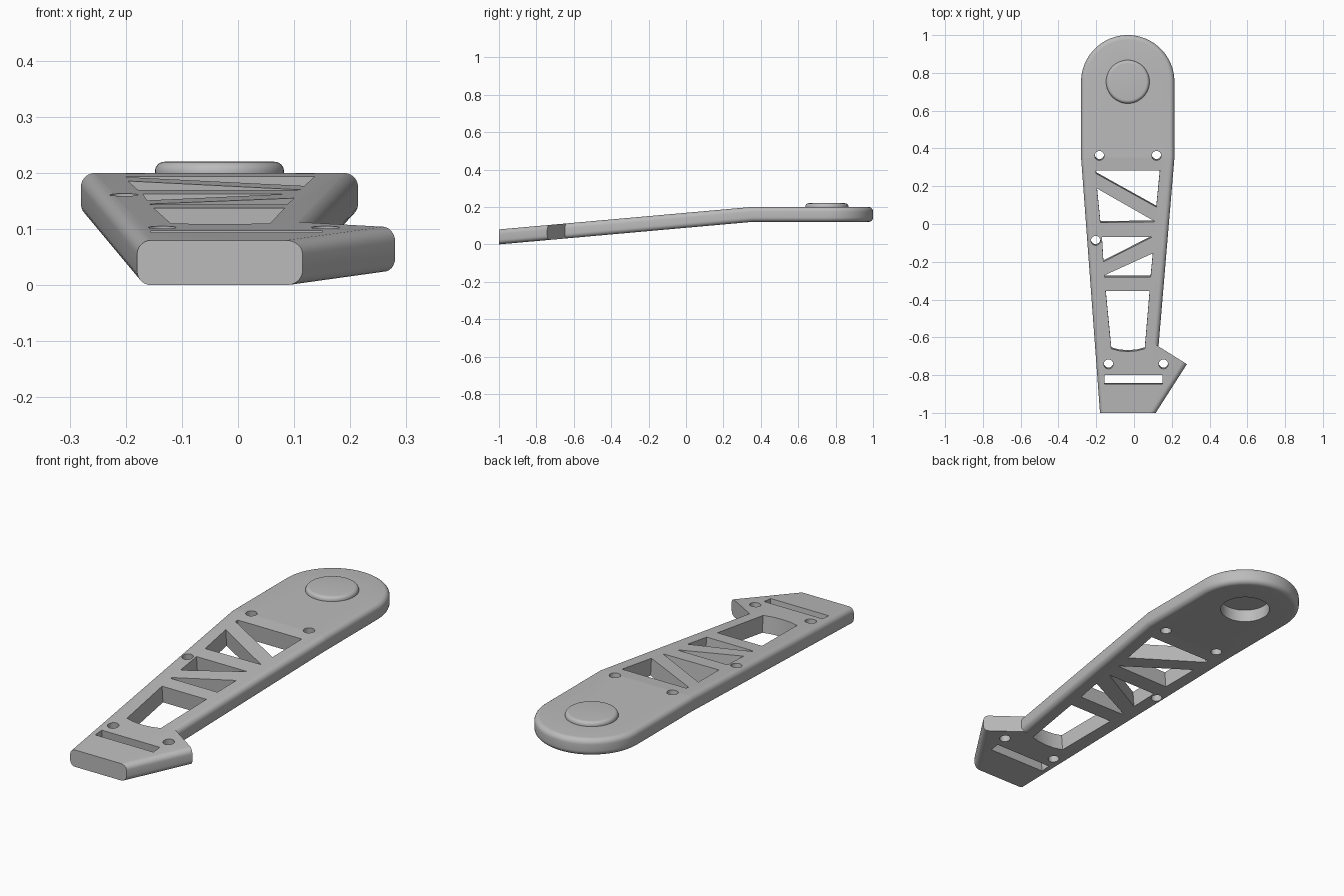
import bpy, bmesh, math

if "Cube" in bpy.data.objects:
    bpy.data.objects.remove(bpy.data.objects["Cube"], do_unlink=True)

THICK, ROUND = 0.08, 0.025
BEND_Y, RISE = 0.35, 0.12
SLOPE = RISE / (BEND_Y + 1)
CX, CY, END_R = -0.033, 0.753, 0.247

grey = bpy.data.materials.new("plain grey")
grey.use_nodes = True
colour = (0.5, 0.5, 0.5, 1)
grey.diffuse_color = colour
grey.node_tree.nodes["Principled BSDF"].inputs["Base Color"].default_value = colour


def circle(x, y, r, n=32, start=0, sweep=2 * math.pi, closed=True):
    steps = n if closed else n - 1
    return [(x + r * math.cos(start + sweep * i / steps),
             y + r * math.sin(start + sweep * i / steps)) for i in range(n)]


def prism(name, outline, z0, z1, rounded=None, radius=ROUND, lean=0):
    """Extrude an outline upward; round the rim edges chosen by a rule."""
    bm = bmesh.new()
    base = bm.faces.new([bm.verts.new((x, y, z0)) for x, y in outline])
    top = bmesh.ops.extrude_face_region(bm, geom=[base])["geom"]
    for v in top:
        if isinstance(v, bmesh.types.BMVert):
            v.co.z = z1
    bmesh.ops.recalc_face_normals(bm, faces=bm.faces[:])
    if rounded:
        rim = [e for e in bm.edges
               if abs(e.verts[0].co.z - e.verts[1].co.z) < 1e-5
               and rounded(e.verts[0].co, e.verts[1].co)]
        bmesh.ops.bevel(bm, geom=rim, offset=radius, segments=6, profile=0.5,
                        affect='EDGES', clamp_overlap=False)
    for v in bm.verts:
        v.co.y -= lean * (v.co.z - THICK)
    mesh = bpy.data.meshes.new(name)
    bm.to_mesh(mesh)
    bm.free()
    mesh.materials.append(grey)
    obj = bpy.data.objects.new(name, mesh)
    bpy.context.scene.collection.objects.link(obj)
    return obj


def combine(target, other, operation):
    """Apply a boolean and discard the helper."""
    mod = target.modifiers.new("combine", 'BOOLEAN')
    mod.operation, mod.object, mod.solver = operation, other, 'EXACT'
    graph = bpy.context.evaluated_depsgraph_get()
    mesh = bpy.data.meshes.new_from_object(target.evaluated_get(graph))
    target.modifiers.clear()
    target.data = mesh
    bpy.data.objects.remove(other, do_unlink=True)


# Tapered body with a round back end; only the front end stays square
outline = [(-0.18, -1), (0.1, -1), (CX + END_R, BEND_Y)]
outline += circle(CX, CY, END_R, 41, 0, math.pi, closed=False)
outline += [(CX - END_R, BEND_Y)]
plate = prism("arm_plate", outline, 0, THICK,
              lambda a, b: max(a.y, b.y) > -0.99)

# Pointed side tab, rounded only along its slanted front edge
tab = prism("side_tab", [(0, -1), (0.115, -1), (0.28, -0.742), (0.13, -0.648),
                         (0.05, -0.598), (0, -0.62)], 0, THICK,
            lambda a, b: min(a.x, b.x) > 0.1 and max(a.x, b.x) > 0.2
            and min(a.y, b.y) < -0.9)
combine(plate, tab, 'UNION')

# Raised round boss and the pocket beneath it
boss = prism("boss", circle(CX, CY, 0.115, 48), 0.07, 0.1,
             lambda a, b: a.z > 0.09, 0.017)
combine(plate, boss, 'UNION')
combine(plate, prism("pocket", circle(CX, CY, 0.112, 48), -0.1, 0.06), 'DIFFERENCE')

# Truss windows, slot and screw holes
cuts = [
    [(-0.2, 0.283), (0.137, 0.283), (0.118, 0.09), (-0.2, 0.267)],
    [(-0.196, 0.188), (0.113, 0.012), (-0.178, 0.008)],
    [(-0.17, -0.068), (0.097, -0.068), (-0.162, -0.2)],
    [(0.1, -0.155), (0.088, -0.28), (-0.157, -0.28), (-0.157, -0.272)],
    [(-0.15, -0.355), (0.083, -0.355), (0.057, -0.66), (0.015, -0.671),
     (-0.033, -0.675), (-0.08, -0.671), (-0.12, -0.66)],
    [(-0.155, -0.8), (0.15, -0.8), (0.15, -0.848), (-0.155, -0.848)],
]
for x, y in [(-0.183, 0.362), (0.119, 0.362), (-0.203, -0.088),
             (-0.135, -0.742), (0.156, -0.742)]:
    cuts.append(circle(x, y, 0.025, 24))
for points in cuts:
    combine(plate, prism("cutter", points, -0.1, 0.2, lean=SLOPE), 'DIFFERENCE')

# Bend the front portion downward at a straight crease
bm = bmesh.new()
bm.from_mesh(plate.data)
bmesh.ops.bisect_plane(bm, geom=bm.verts[:] + bm.edges[:] + bm.faces[:],
                       plane_co=(0, BEND_Y, 0), plane_no=(0, 1, 0), dist=1e-5)
for v in bm.verts:
    v.co.z += RISE + min(0, v.co.y - BEND_Y) * SLOPE
bm.to_mesh(plate.data)
bm.free()

# Smooth rounded rims, crisp cut edges
bpy.ops.object.select_all(action='DESELECT')
plate.select_set(True)
bpy.context.view_layer.objects.active = plate
bpy.ops.object.shade_smooth_by_angle(angle=math.radians(30))
